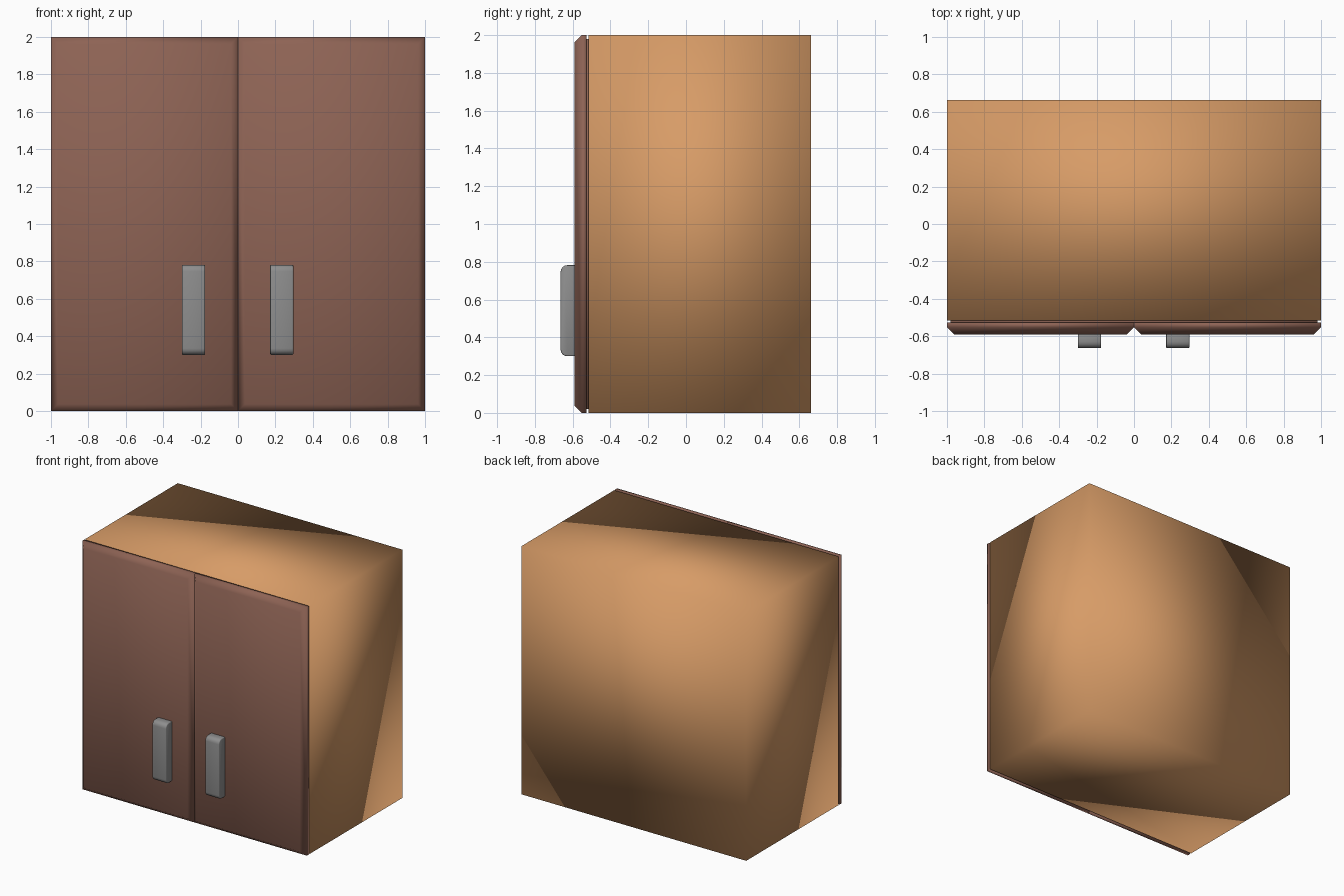
import bpy, bmesh

if "Cube" in bpy.data.objects:
    bpy.data.objects.remove(bpy.data.objects["Cube"])


def material(name, rgb):
    m = bpy.data.materials.new(name)
    m.diffuse_color = (*rgb, 1)
    m.use_nodes = True
    m.node_tree.nodes["Principled BSDF"].inputs["Base Color"].default_value = m.diffuse_color
    return m


wood = material("light wood", (0.68, 0.33, 0.135))
brown = material("brown door", (0.27, 0.125, 0.09))
grey = material("grey metal", (0.27, 0.27, 0.27))


def box(name, lo, hi, mat, bevel=0.0, segments=1, edge_rule=None):
    """Smooth-shaded box between two corners; bevels edges chosen by edge_rule."""
    bm = bmesh.new()
    bmesh.ops.create_cube(bm, size=1)
    for v in bm.verts:
        v.co = [(a + b) / 2 + c * (b - a) for a, b, c in zip(lo, hi, v.co)]
    if bevel:
        edges = [e for e in bm.edges if edge_rule(e)]
        bmesh.ops.bevel(bm, geom=edges, offset=bevel, segments=segments,
                        profile=0.5, affect='EDGES')
    for f in bm.faces:
        f.smooth = True
    mesh = bpy.data.meshes.new(name)
    bm.to_mesh(mesh)
    bm.free()
    mesh.materials.append(mat)
    ob = bpy.data.objects.new(name, mesh)
    bpy.context.collection.objects.link(ob)
    return ob


# cabinet carcass
box("cabinet_body", (-1, -0.515, 0), (1, 0.662, 2), wood)

# recessed strip between carcass and doors
box("door_backing", (-0.98, -0.53, 0.02), (0.98, -0.512, 1.98), brown)

for side, x0, h0 in (("left", -1, -0.30), ("right", 0, 0.172)):
    # door slab with chamfered front border
    front = -0.59
    box(side + "_door", (x0, front, 0), (x0 + 1, -0.526, 2), brown, 0.037, 1,
        lambda e: all(v.co.y < front + 0.001 for v in e.verts))

    # handle: side profile with rounded front ends
    hy = -0.664
    handle = box(side + "_handle", (h0, hy, 0.30), (h0 + 0.124, -0.585, 0.782), grey,
                 0.035, 4,
                 lambda e: all(v.co.y < hy + 0.001 for v in e.verts)
                 and abs(e.verts[0].co.x - e.verts[1].co.x) > 0.1)
    # slight softening of the remaining long edges
    bev = handle.modifiers.new("soft edges", 'BEVEL')
    bev.width = 0.006
    bev.segments = 2
    bev.limit_method = 'ANGLE'
    bev.angle_limit = 1.0
